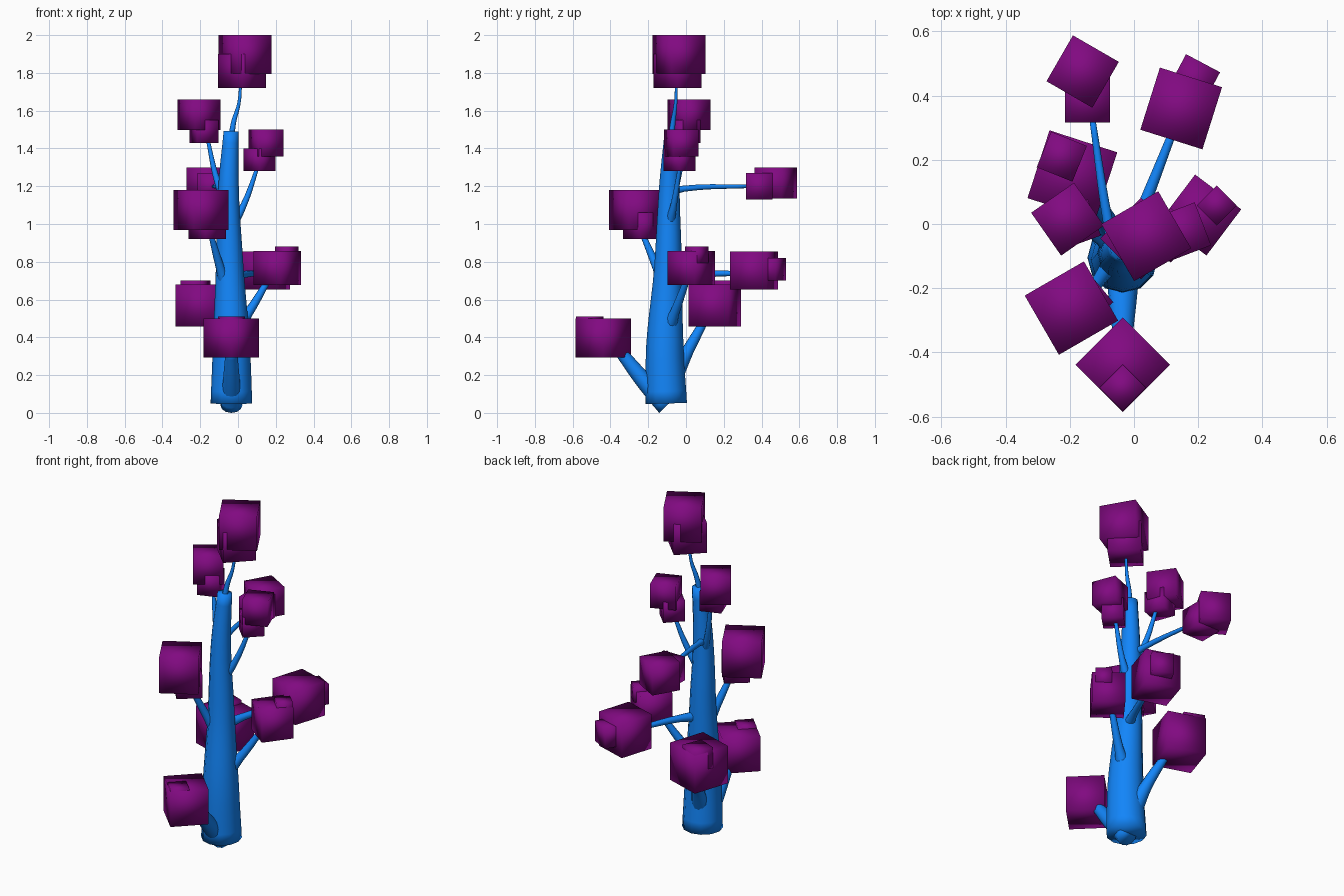
import bpy
import bmesh
from math import radians


def material(name, color):
    m = bpy.data.materials.new(name)
    m.diffuse_color = color
    return m


BARK = material("blue_bark", (0.006, 0.235, 0.95, 1))
LEAF = material("purple_leaf", (0.22, 0.003, 0.22, 1))


def limb(name, points):
    """Tapered round tube through (x, y, z, radius) points."""
    cu = bpy.data.curves.new(name, 'CURVE')
    cu.dimensions = '3D'
    cu.bevel_depth = 1.0
    cu.bevel_resolution = 4
    cu.resolution_u = 5
    cu.use_fill_caps = True
    sp = cu.splines.new('BEZIER')
    sp.bezier_points.add(len(points) - 1)
    for bp, (x, y, z, r) in zip(sp.bezier_points, points):
        bp.co = (x, y, z)
        bp.radius = r
        bp.handle_left_type = bp.handle_right_type = 'AUTO'
    ob = bpy.data.objects.new(name, cu)
    bpy.context.collection.objects.link(ob)
    bpy.ops.object.select_all(action='DESELECT')
    ob.select_set(True)
    bpy.context.view_layer.objects.active = ob
    bpy.ops.object.convert(target='MESH')
    ob = bpy.context.object
    # weld the end caps so the shading runs softly over the rims
    bm = bmesh.new()
    bm.from_mesh(ob.data)
    bmesh.ops.remove_doubles(bm, verts=bm.verts, dist=1e-5)
    bmesh.ops.recalc_face_normals(bm, faces=bm.faces)
    for e in bm.edges:
        e.smooth = True
    bm.to_mesh(ob.data)
    bm.free()
    bpy.ops.object.shade_smooth()
    ob.data.materials.clear()
    ob.data.materials.append(BARK)


def leaf_cube(name, x, y, top, side, angle):
    """Soft-shaded foliage cube hung from its top height."""
    bpy.ops.mesh.primitive_cube_add(size=side, location=(x, y, top - side / 2),
                                    rotation=(0, 0, radians(angle)))
    ob = bpy.context.object
    ob.name = name
    bpy.ops.object.shade_smooth()
    ob.data.materials.append(LEAF)


# Leaning, tapering trunk
limb("trunk", [(-0.035, -0.105, 0.05, 0.110), (-0.035, -0.112, 0.35, 0.099),
               (-0.044, -0.095, 0.77, 0.073), (-0.050, -0.088, 1.2, 0.054),
               (-0.036, -0.073, 1.49, 0.040)])

# Branches: start, middle, end
branches = {
    "crown": [(-0.037, -0.085, 1.40, .018), (-0.025, -0.07, 1.53, .014),
              (0.005, -0.055, 1.64, .009), (0.015, -0.05, 1.76, .007)],
    "upper_left": [(-0.06, -0.085, 1.10, .026), (-0.105, -0.05, 1.21, .017),
                   (-0.165, 0.0, 1.47, .009)],
    "upper_right": [(-0.02, -0.085, 1.01, .026), (0.03, -0.065, 1.10, .017),
                    (0.11, -0.03, 1.32, .009)],
    "upper_back": [(-0.06, -0.09, 1.17, .025), (-0.078, -0.01, 1.187, .016),
                   (-0.133, 0.35, 1.20, .009)],
    "middle_left": [(-0.06, -0.11, 0.66, .036), (-0.095, -0.155, 0.77, .023),
                    (-0.15, -0.24, 0.97, .013)],
    "middle_back": [(-0.03, -0.095, 0.71, .032), (0.02, 0.03, 0.73, .020),
                    (0.13, 0.31, 0.74, .012)],
    "lower_right": [(-0.02, -0.10, 0.43, .046), (0.055, -0.06, 0.53, .025),
                    (0.17, 0.01, 0.72, .015)],
    "lower_left": [(-0.045, -0.08, 0.17, .055), (-0.085, 0.01, 0.33, .032),
                   (-0.15, 0.11, 0.51, .020)],
    "bottom_front": [(-0.035, -0.10, 0.040, .058), (-0.035, -0.21, 0.155, .046),
                     (-0.035, -0.36, 0.34, .030)],
}
for name, pts in branches.items():
    limb(name + "_branch", pts)

# Foliage: large and small cube per branch (x, y, top, side, angle)
foliage = {
    "crown": [(0.038, -0.038, 2.0, .205, 30), (0.022, -0.045, 1.90, .18, 45)],
    "upper_left": [(-0.207, 0.015, 1.66, .163, 35), (-0.18, 0.0, 1.55, .12, 20)],
    "upper_right": [(0.148, -0.025, 1.50, .143, 21), (0.115, -0.035, 1.40, .12, 45)],
    "upper_back": [(-0.16, 0.475, 1.30, .165, -30), (-0.145, 0.387, 1.27, .14, 0)],
    "middle_left": [(-0.195, -0.262, 1.18, .213, 30), (-0.163, -0.235, 1.06, .14, 40)],
    "middle_back": [(0.147, 0.36, 0.855, .203, -17.5), (0.187, 0.448, 0.82, .12, -28)],
    "lower_right": [(0.208, 0.028, 0.857, .18, -37), (0.258, 0.058, 0.882, .088, 45)],
    "lower_left": [(-0.192, 0.152, 0.68, .222, -18), (-0.225, 0.21, 0.70, .12, -22)],
    "bottom_front": [(-0.035, -0.438, 0.50, .208, 45), (-0.035, -0.51, 0.51, .102, 45)],
}
for name, (big, small) in foliage.items():
    leaf_cube(name + "_leaves", *big)
    leaf_cube(name + "_small_leaves", *small)
